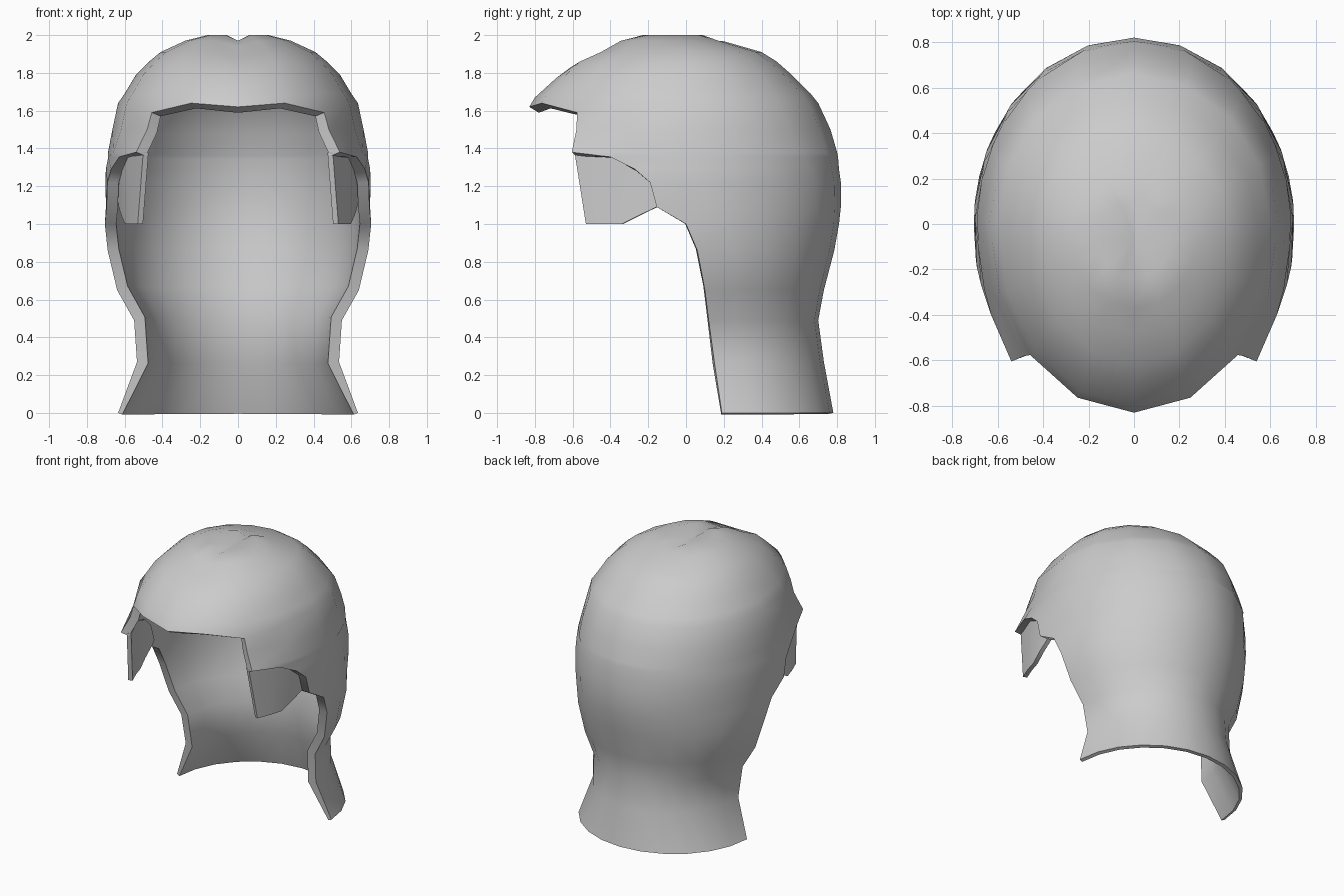
import bpy, bmesh
from math import acos, sin, cos, pi, radians, sqrt

cube = bpy.data.objects.get("Cube")
if cube:
    bpy.data.objects.remove(cube, do_unlink=True)

grey = bpy.data.materials.new("hair_grey")
grey.use_nodes = True
COLOUR = (0.6, 0.6, 0.6, 1)
grey.diffuse_color = COLOUR
grey.node_tree.nodes["Principled BSDF"].inputs["Base Color"].default_value = COLOUR


def finish(name, bm, thickness, thin_below=None):
    """Turn a right-hand half surface into a mirrored, thick, smooth part."""
    mesh = bpy.data.meshes.new(name)
    bm.to_mesh(mesh)
    bm.free()
    mesh.materials.append(grey)
    obj = bpy.data.objects.new(name, mesh)
    bpy.context.collection.objects.link(obj)
    obj.modifiers.new("mirror", "MIRROR").use_clip = True
    solid = obj.modifiers.new("solidify", "SOLIDIFY")
    solid.thickness = thickness
    solid.offset = -1
    if thin_below is not None:
        group = obj.vertex_groups.new(name="thickness")
        for v in mesh.vertices:
            group.add([v.index], 0.4 if v.co.z < thin_below else 1.0, "REPLACE")
        solid.vertex_group = "thickness"
    bpy.context.view_layer.objects.active = obj
    obj.select_set(True)
    for mod in list(obj.modifiers):
        bpy.ops.object.modifier_apply(modifier=mod.name)
    bpy.ops.object.shade_smooth_by_angle(angle=radians(50))
    obj.select_set(False)
    return obj


# Closed crown rings: height, half width, centre y, back y, front y
CROWN = [
    (2.00, .16, -.07, .10, -.24),
    (1.97, .28, -.05, .19, -.37),
    (1.91, .41, 0, .40, -.49),
    (1.86, .47, 0, .48, -.61),
    (1.79, .54, 0, .56, -.69),
    (1.69, .60, 0, .66, -.80),
    (1.64, .635, 0, .70, -.83),
]
# Open rings: height, half width, centre y, back y, y of the front edge
SIDES = [
    (1.50, .665, 0, .765, -.58),
    (1.38, .69, 0, .80, -.605),
    (1.355, .69, 0, .805, -.40),
    (1.29, .70, 0, .81, -.27),
    (1.22, .705, 0, .82, -.19),
    (1.09, .705, 0, .82, -.155),
    (1.00, .705, 0, .81, 0),
    (.86, .69, .05, .785, .06),
    (.65, .64, .09, .73, .10),
    (.49, .55, .11, .70, .12),
    (.27, .535, .13, .73, .15),
    (0, .635, .17, .78, .19),
]
COLS, FRONT = 6, 2
TEMPLE = radians(134)


def ring_point(t, z, a, yc, yb, yf):
    reach = yb - yc if t < pi / 2 else yc - yf
    return (a * sin(t) if t < pi - .001 else 0, yc + reach * cos(t), z)


# Main hair shell
bm = bmesh.new()
rows = []
for i, (z, a, yc, yb, yf) in enumerate(CROWN):
    angles = [TEMPLE * k / COLS for k in range(COLS + 1)]
    angles += [TEMPLE + (pi - TEMPLE) * j / FRONT for j in range(1, FRONT + 1)]
    row = [bm.verts.new(ring_point(t, z, a, yc, yb, yf)) for t in angles]
    row[-1].co.z -= .03 if i < 4 else .02      # centre parting
    if i == 0:
        row[0].co.z -= .03
    rows.append(row)
rows[-1][COLS].co.z -= .05                     # corner of the brow opening

for z, a, yc, yb, edge in SIDES:
    yf = -.84 if z > 1.4 else -.97
    reach = yb - yc if edge > yc else yc - yf
    end = acos((edge - yc) / reach)
    rows.append([bm.verts.new(ring_point(end * k / COLS, z, a, yc, yb, yf))
                 for k in range(COLS + 1)])

for upper, lower in zip(rows, rows[1:]):
    for k in range(min(len(upper), len(lower)) - 1):
        bm.faces.new((upper[k], upper[k + 1], lower[k + 1], lower[k]))
apex = bm.verts.new((0, -.07, 1.967))
for p, q in zip(rows[0], rows[0][1:]):
    bm.faces.new((apex, q, p))
finish("hair_shell", bm, .06, thin_below=.1)

# Sideburns: top and bottom (y, z) pairs from front to back
BURN = [
    ((-.59, 1.38), (-.53, 1.0)),
    ((-.40, 1.38), (-.43, 1.0)),
    ((-.26, 1.33), (-.34, 1.0)),
    ((-.17, 1.25), (-.25, 1.045)),
    ((-.12, 1.12), (-.155, 1.09)),
]
bm = bmesh.new()
strip = [[bm.verts.new((.64 * sqrt(1 - (y / .95) ** 2), y, z)) for y, z in pair]
         for pair in BURN]
for (t0, b0), (t1, b1) in zip(strip, strip[1:]):
    bm.faces.new((t0, b0, b1, t1))
finish("sideburns", bm, .03)
